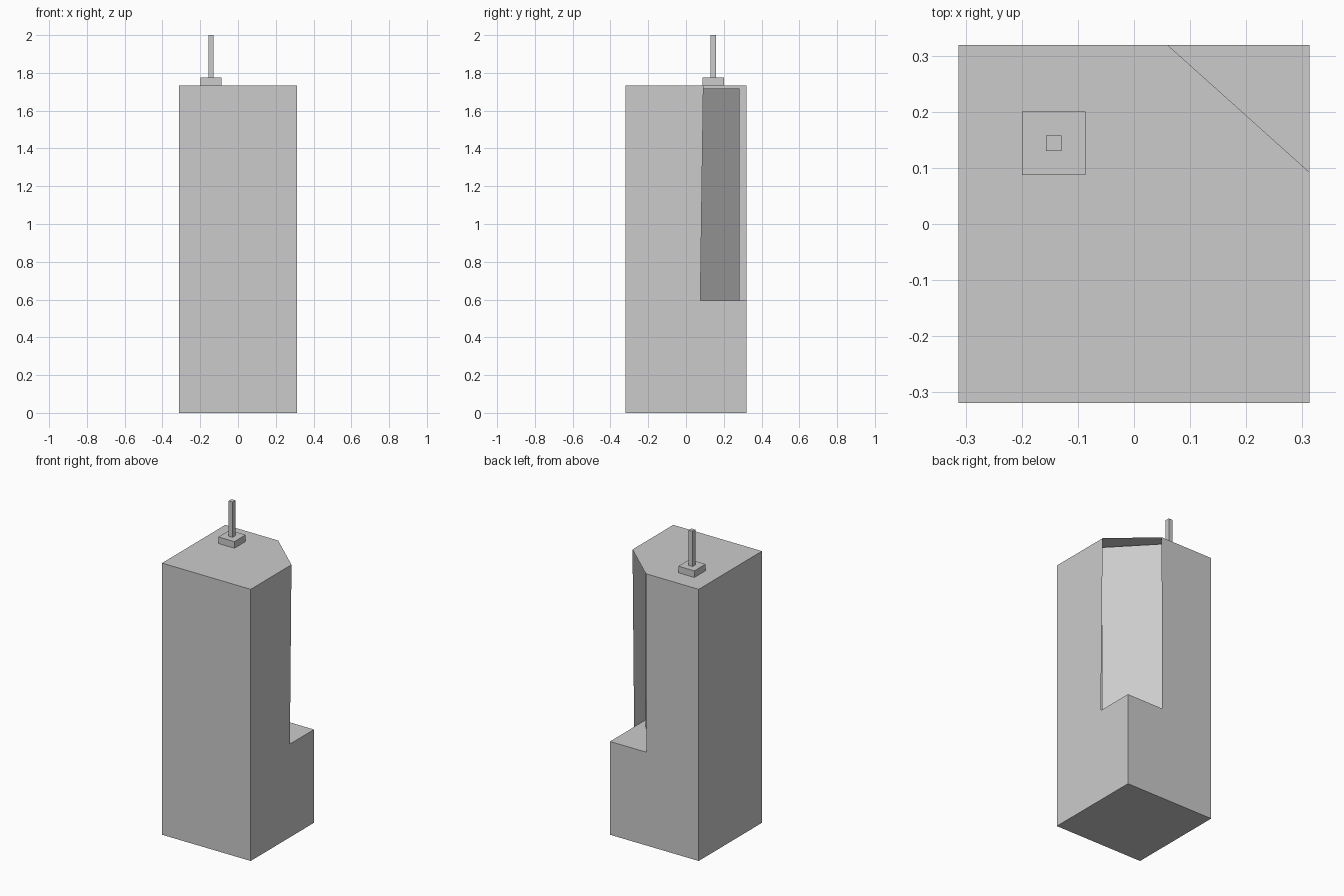
import bpy, bmesh

if "Cube" in bpy.data.objects:
    bpy.data.objects.remove(bpy.data.objects["Cube"])

W, D = 0.313, 0.319          # half width, half depth
LEDGE, ROOF = 0.595, 1.733   # heights of the setback deck and the roof


def mesh_object(name, faces):
    """Build an object from polygons given as lists of points."""
    bm = bmesh.new()
    for pts in faces:
        bm.faces.new([bm.verts.new(p) for p in pts])
    bmesh.ops.remove_doubles(bm, verts=bm.verts, dist=1e-5)
    me = bpy.data.meshes.new(name)
    bm.to_mesh(me)
    bm.free()
    ob = bpy.data.objects.new(name, me)
    bpy.context.collection.objects.link(ob)
    return ob


def box(name, centre, size):
    bpy.ops.mesh.primitive_cube_add(size=1, location=centre)
    ob = bpy.context.object
    ob.name = name
    ob.scale = size
    bpy.ops.object.transform_apply(location=False, rotation=False, scale=True)
    return ob


# Tower shell: open at the back right corner above the ledge
corner = (W, D, LEDGE)
right_low, right_top = (W, 0.076, LEDGE), (W, 0.092, ROOF)
back_low, back_top = (0.056, D, LEDGE), (0.06, D, ROOF)
fl, fr, br, bl = (-W, -D), (W, -D), (W, D), (-W, D)


def at(p, z):
    return (p[0], p[1], z)


mesh_object("tower_shell", [
    [at(bl, 0), at(br, 0), at(fr, 0), at(fl, 0)],                              # base
    [at(fl, 0), at(fr, 0), at(fr, ROOF), at(fl, ROOF)],                        # front
    [at(bl, 0), at(fl, 0), at(fl, ROOF), at(bl, ROOF)],                        # left
    [at(fr, 0), at(br, 0), corner, right_low, right_top, at(fr, ROOF)],        # right
    [at(br, 0), at(bl, 0), at(bl, ROOF), back_top, back_low, corner],          # back
    [at(fl, ROOF), at(fr, ROOF), right_top, back_top, at(bl, ROOF)],           # roof
])

# Deck on top of the lower block
mesh_object("setback_deck", [[at(p, LEDGE) for p in (fl, fr, br, bl)]])

# Recessed diagonal wall, standing inside the open corner
a, b, top = (0.265, 0.03), (0.025, 0.283), 1.717
mesh_object("corner_panel", [[at(a, LEDGE), at(b, LEDGE), at(b, top), at(a, top)]])

# Rooftop mast on its plinth
box("mast_base", (-0.143, 0.144, 1.754), (0.113, 0.113, 0.042))
box("mast", (-0.143, 0.144, 1.8875), (0.028, 0.028, 0.225))
